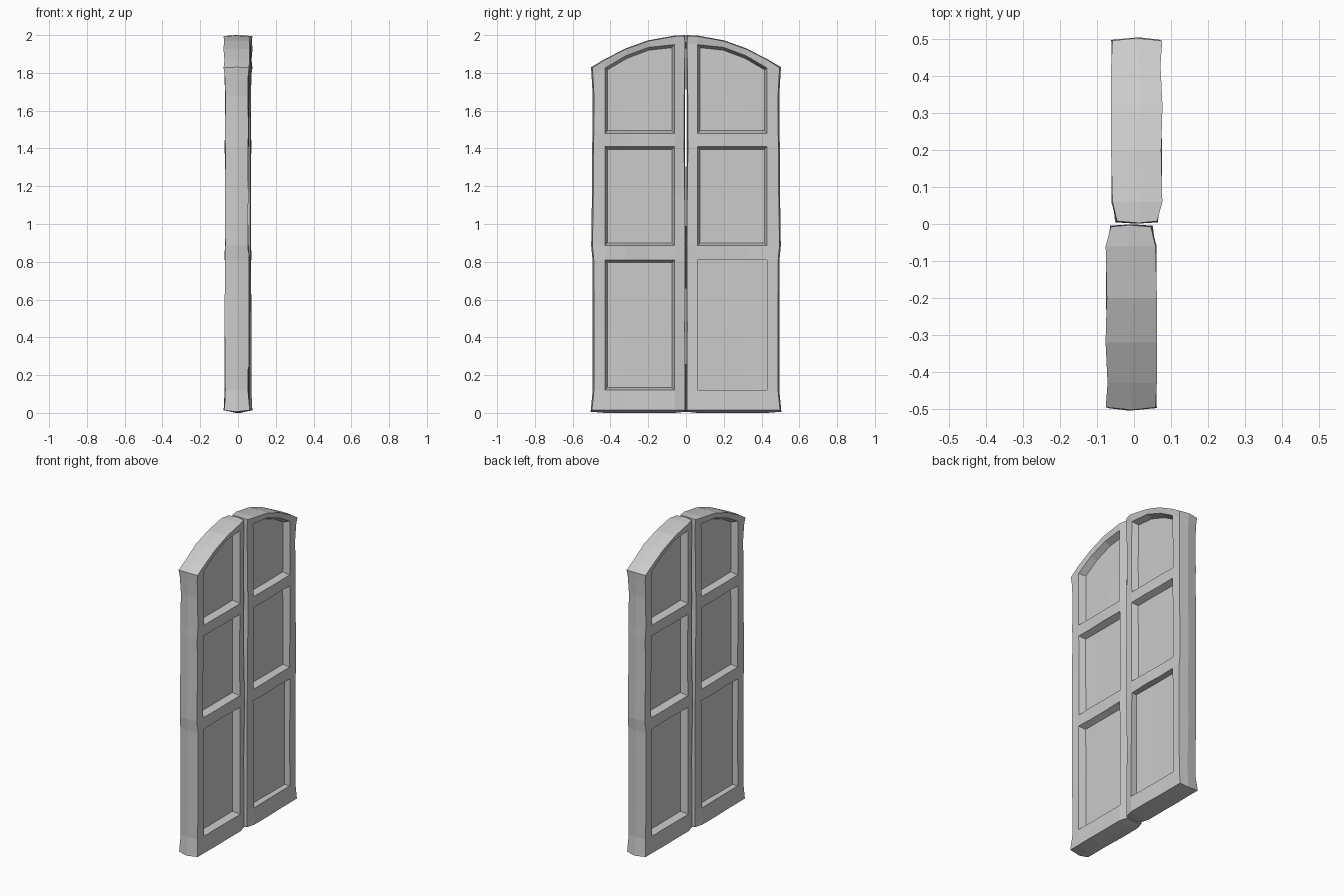
import bpy, bmesh, math, random
from mathutils import Matrix

if "Cube" in bpy.data.objects:
    bpy.data.objects.remove(bpy.data.objects["Cube"])

random.seed(4)
COLS = [0.006, 0.06, 0.2, 0.32, 0.43, 0.492]
ROWS = [0.014, 0.12, 0.45, 0.81, 0.885, 1.15, 1.41, 1.48, 1.68]
PANEL_TOP = [1.955, 1.95, 1.935, 1.89, 1.825, 1.785]
OUTER = [0.498, 0.487, 0.487, 0.488, 0.495, 0.491, 0.49, 0.488, 0.487, 0.493, 0.496]
NC, NR = len(COLS), len(ROWS) + 2


def arch(y):
    return 1.996 - 0.172 * (y / 0.5) ** 2


def grid_point(c, r):
    y = OUTER[r] if c == NC - 1 else COLS[c]
    if c == 0:
        y += random.uniform(-0.002, 0.005)
    z = ROWS[r] if r < len(ROWS) else (PANEL_TOP[c] if r == NR - 2 else arch(y))
    return y, z


def face_x(c, r, side):
    x = 0.069 if side > 0 else -0.055
    if c == 0:
        x -= side * 0.007
    if r in (0, NR - 1) and c > 0:
        x += side * 0.005
    return x + random.uniform(-0.003, 0.003)


def build_leaf():
    bm = bmesh.new()
    yz = {(c, r): grid_point(c, r) for c in range(NC) for r in range(NR)}
    grids = {}
    panels = []
    # front and back faces of the leaf, with cells for rails and panels
    for side in (1, -1):
        g = {k: bm.verts.new((face_x(*k, side), *yz[k])) for k in yz}
        grids[side] = g
        groups = {1: [], 4: [], 7: []}
        for c in range(NC - 1):
            for r in range(NR - 1):
                q = [g[c, r], g[c + 1, r], g[c + 1, r + 1], g[c, r + 1]]
                f = bm.faces.new(q if side > 0 else q[::-1])
                if 1 <= c <= NC - 3:
                    for start in groups:
                        if r in (start, start + 1):
                            groups[start].append(f)
        panels += [(side, fs) for fs in groups.values()]
    # edge band with a slightly swollen middle
    loop = [(c, 0) for c in range(NC)] + [(NC - 1, r) for r in range(1, NR)]
    loop += [(c, NR - 1) for c in range(NC - 2, -1, -1)]
    loop += [(0, r) for r in range(NR - 2, 0, -1)]
    mid = []
    for c, r in loop:
        y, z = yz[c, r]
        if c == 0:
            y = max(0.001, y - 0.005)
        elif c == NC - 1:
            y += 0.007
        if r == 0:
            z = 0.0 if 0 < c < NC - 1 else 0.006
        elif r == NR - 1:
            z += 0.004
        mid.append(bm.verts.new((0.008 + random.uniform(-0.006, 0.006), y, z)))
    n = len(loop)
    for i in range(n):
        j = (i + 1) % n
        a, b = grids[1][loop[i]], grids[1][loop[j]]
        d, e = grids[-1][loop[i]], grids[-1][loop[j]]
        bm.faces.new((b, a, mid[i], mid[j]))
        bm.faces.new((mid[j], mid[i], d, e))
    # recessed panels with sloped reveals
    for side, fs in panels:
        bmesh.ops.inset_region(bm, faces=fs, thickness=0.015, use_even_offset=True)
        for v in {v for f in fs for v in f.verts}:
            v.co.x = 0.008 + side * 0.022 + random.uniform(-0.002, 0.002)
    bmesh.ops.recalc_face_normals(bm, faces=bm.faces[:])
    mesh = bpy.data.meshes.new("door_leaf")
    bm.to_mesh(mesh)
    bm.free()
    return mesh


# two identical leaves, the second turned half way round
leaf_mesh = build_leaf()
for name, turn in (("right_door_leaf", 0), ("left_door_leaf", math.pi)):
    ob = bpy.data.objects.new(name, leaf_mesh)
    ob.matrix_world = Matrix.Rotation(turn, 4, 'Z')
    bpy.context.collection.objects.link(ob)
